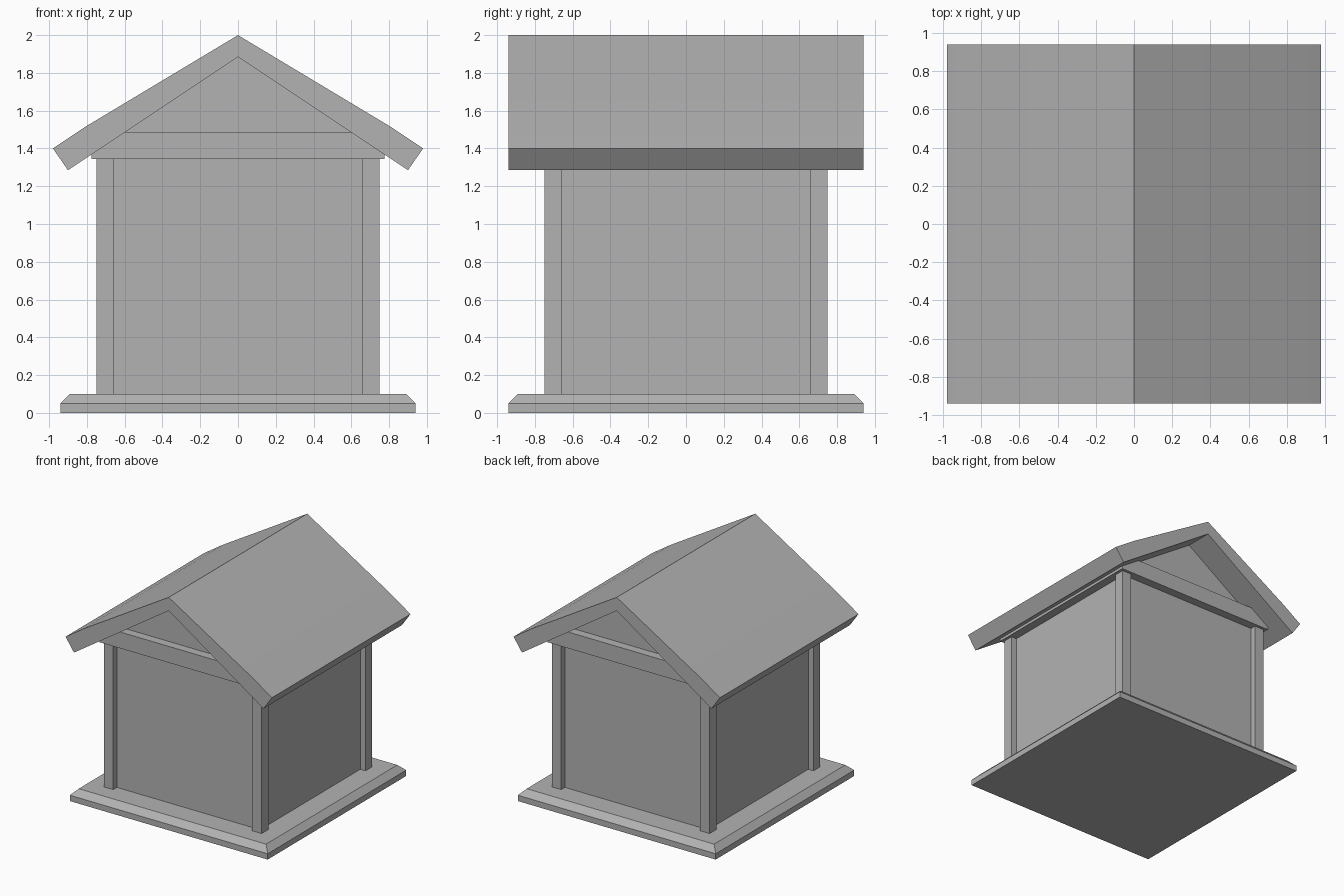
import bpy, bmesh, math

if "Cube" in bpy.data.objects:
    bpy.data.objects.remove(bpy.data.objects["Cube"], do_unlink=True)

grey = bpy.data.materials.new("plain grey")
grey.use_nodes = True
colour = (0.45, 0.45, 0.45, 1)
grey.diffuse_color = colour
grey.node_tree.nodes["Principled BSDF"].inputs["Base Color"].default_value = colour


def finish(name, bm):
    bmesh.ops.recalc_face_normals(bm, faces=bm.faces)
    mesh = bpy.data.meshes.new(name)
    bm.to_mesh(mesh)
    bm.free()
    mesh.materials.append(grey)
    obj = bpy.data.objects.new(name, mesh)
    bpy.context.collection.objects.link(obj)
    return obj


def box(name, x, y, z0, z1, w, d):
    bm = bmesh.new()
    bmesh.ops.create_cube(bm, size=1)
    for v in bm.verts:
        v.co = (x + v.co.x * w, y + v.co.y * d, z0 if v.co.z < 0 else z1)
    return finish(name, bm)


def extrude_profile(name, right_half, half_depth):
    """Mirror the right half of an x-z outline and extrude it along y."""
    left_half = [(-x, z) for x, z in reversed(right_half) if x > 0]
    bm = bmesh.new()
    verts = [bm.verts.new((x, -half_depth, z)) for x, z in right_half + left_half]
    face = bm.faces.new(verts)
    new = bmesh.ops.extrude_face_region(bm, geom=[face])["geom"]
    bmesh.ops.translate(bm, vec=(0, 2 * half_depth, 0),
                        verts=[g for g in new if isinstance(g, bmesh.types.BMVert)])
    return finish(name, bm)


# Base slab with a chamfered top rim
BASE = 0.94
bm = bmesh.new()
bmesh.ops.create_cube(bm, size=1)
for v in bm.verts:
    v.co = (v.co.x * 2 * BASE, v.co.y * 2 * BASE, 0.1 * (v.co.z + 0.5))
rim = [e for e in bm.edges if all(v.co.z > 0.05 for v in e.verts)]
bmesh.ops.bevel(bm, geom=rim, offset=0.05, segments=1, affect='EDGES')
finish("base_slab", bm)

# Recessed walls, rising into gables at front and back
extrude_profile("walls_and_gables", [(0.70, 0.1), (0.70, 1.42), (0, 1.886)], 0.70)

# Corner posts
for side, x in (("right", -0.705), ("left", 0.705)):
    for end, y in (("front", -0.705), ("back", 0.705)):
        box(f"{end}_{side}_post", x, y, 0.1, 1.345, 0.09, 0.09)

# Beam around the top of the walls, trimmed to the roof slope
extrude_profile("top_beam", [(0.775, 1.345), (0.775, 1.37), (0.60, 1.485)], 0.775)

# Roof with slightly flared eaves
roof = extrude_profile("roof", [(0, 2.0), (0.80, 1.52), (0.98, 1.40),
                                (0.90, 1.285), (0, 1.885)], BASE)
bpy.ops.object.select_all(action='DESELECT')
roof.select_set(True)
bpy.context.view_layer.objects.active = roof
bpy.ops.object.shade_smooth_by_angle(angle=math.radians(20))
